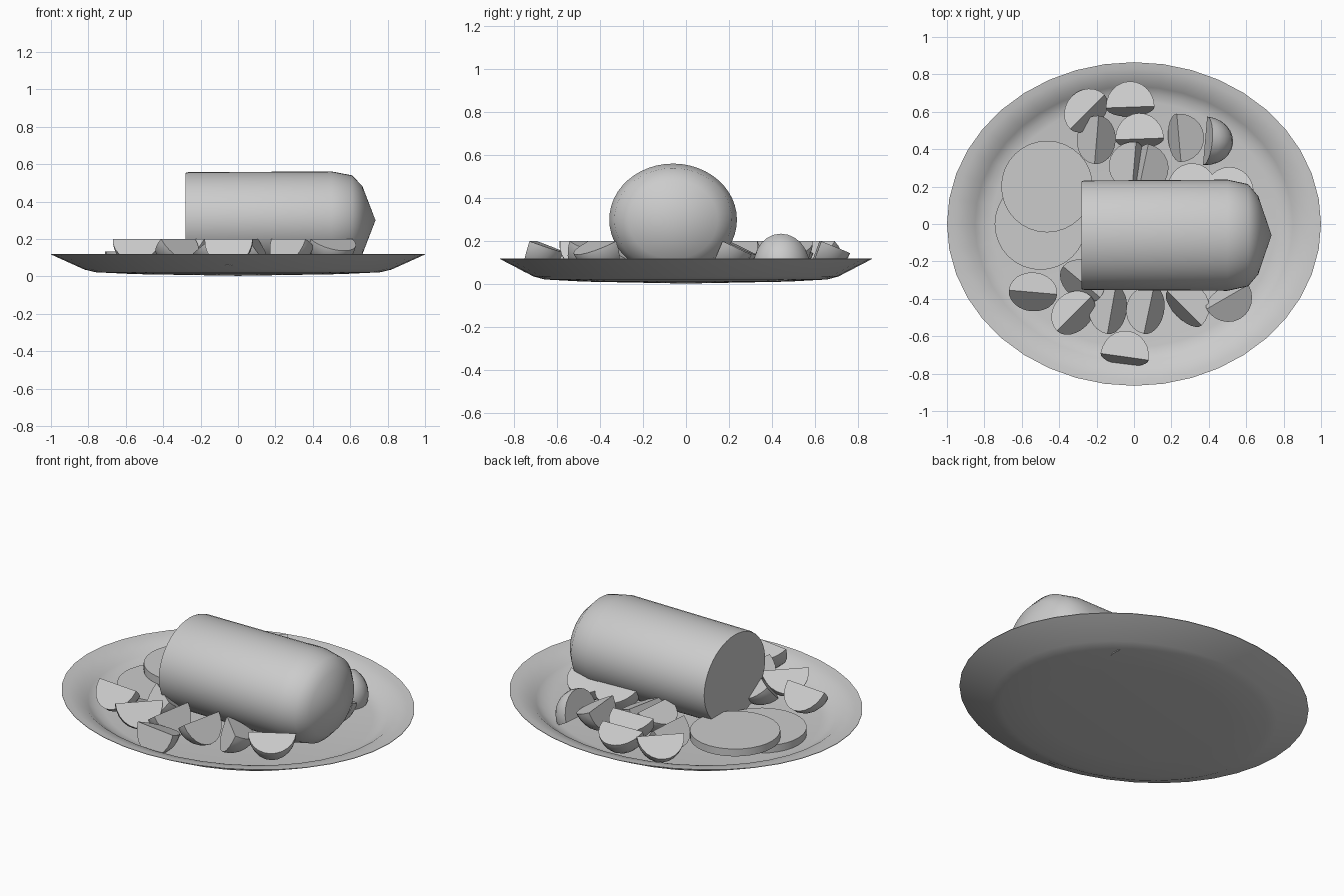
import bpy, bmesh
from math import sin, cos, pi, radians
from mathutils import Vector, Matrix

if "Cube" in bpy.data.objects:
    bpy.data.objects.remove(bpy.data.objects["Cube"])


def finish(bm, name, angle=35):
    bmesh.ops.remove_doubles(bm, verts=bm.verts, dist=1e-5)
    bmesh.ops.recalc_face_normals(bm, faces=bm.faces)
    me = bpy.data.meshes.new(name)
    bm.to_mesh(me)
    bm.free()
    ob = bpy.data.objects.new(name, me)
    bpy.context.collection.objects.link(ob)
    bpy.ops.object.select_all(action='DESELECT')
    ob.select_set(True)
    bpy.context.view_layer.objects.active = ob
    bpy.ops.object.shade_smooth_by_angle(angle=radians(angle))
    return ob


def lathe(name, profile, segs, matrix, angle=35):
    """Revolve (radius, height) points about local z, then place with matrix."""
    bm = bmesh.new()
    vs = [bm.verts.new((r, 0, h)) for r, h in profile]
    edges = [bm.edges.new(p) for p in zip(vs, vs[1:])]
    bmesh.ops.spin(bm, geom=vs + edges, cent=(0, 0, 0), axis=(0, 0, 1),
                   angle=2 * pi, steps=segs)
    bm.transform(matrix)
    return finish(bm, name, angle)


def wedge(name, x, y, heading, tilt, spread=88, z=0.2):
    """Potato wedge: ridge through (x, y, z); first flat face runs toward
    heading at elevation tilt, second face lies spread degrees below it."""
    a, b = 0.13, 0.15
    bm = bmesh.new()
    bmesh.ops.create_uvsphere(bm, u_segments=24, v_segments=12, radius=1,
                              matrix=Matrix.Rotation(pi / 2, 4, 'Y'))
    bm.transform(Matrix.Diagonal((a, b, b, 1)))
    t0, t1 = radians(tilt), radians(tilt - spread)
    for no in ((0, -sin(t0), cos(t0)), (0, sin(t1), -cos(t1))):
        geom = bm.verts[:] + bm.edges[:] + bm.faces[:]
        cut = bmesh.ops.bisect_plane(bm, geom=geom, plane_co=(0, 0, 0),
                                     plane_no=no, dist=1e-5, clear_outer=True)
        bmesh.ops.holes_fill(bm, edges=[e for e in bm.edges if e.is_boundary])
    bm.transform(Matrix.Translation((x, y, z))
                 @ Matrix.Rotation(radians(heading - 90), 4, 'Z'))
    finish(bm, name)


# Oval plate
lathe("plate", [(0, 0.003), (0.55, 0.012), (0.76, 0.022), (0.82, 0.036),
                (1.0, 0.117), (1.0, 0.12), (0.96, 0.116), (0.89, 0.1),
                (0.85, 0.07), (0.81, 0.05), (0.76, 0.043), (0, 0.04)],
      40, Matrix.Diagonal((1, 0.865, 1, 1)))

# Roast: flat cut face at -x, blunt rounded end at +x
lathe("roast", [(0, -0.28), (0.97, -0.28), (0.985, -0.265), (1, 0.5),
                (0.92, 0.61), (0.7, 0.665), (0, 0.735)], 48,
      Matrix.Translation((0, -0.06, 0.30))
      @ Matrix.Diagonal((1, 0.297, 0.261, 1))
      @ Matrix.Rotation(pi / 2, 4, 'Y'), 40)

# Two carved slices, one resting on the other
for name, x, y, z in (("slice_lower", -0.5, 0.0, 0.042),
                      ("slice_upper", -0.465, 0.2, 0.09)):
    lathe(name, [(0, 0), (0.245, 0), (0.245, 0.044), (0, 0.044)], 32,
          Matrix.Translation((x, y, z)))

# Potato wedges: ridge x, ridge y, heading of upper face, tilt
wedges = [
    (-0.54, -0.365, 85, -45), (-0.28, -0.31, 50, -40),
    (-0.32, -0.48, 135, -40), (-0.12, -0.46, 170, -35),
    (0.08, -0.46, 168, -35), (-0.05, -0.71, 82, -20),
    (0.27, -0.45, 45, -25), (0.50, -0.39, -60, -25),
    (-0.25, 0.60, 135, -38), (-0.02, 0.625, 92, -22),
    (-0.20, 0.45, 175, -45), (0.03, 0.455, 92, -22),
    (0.00, 0.31, 175, -25), (0.05, 0.30, -12, -25),
    (0.24, 0.46, 5, -25), (0.31, 0.19, 85, -25), (0.51, 0.17, 90, -25),
]
for i, w in enumerate(wedges):
    wedge(f"potato_wedge_{i + 1}", *w)

# One wedge lying skin-side up
wedge("potato_wedge_skin_up", 0.38, 0.445, -5, 75, 105, 0.09)
